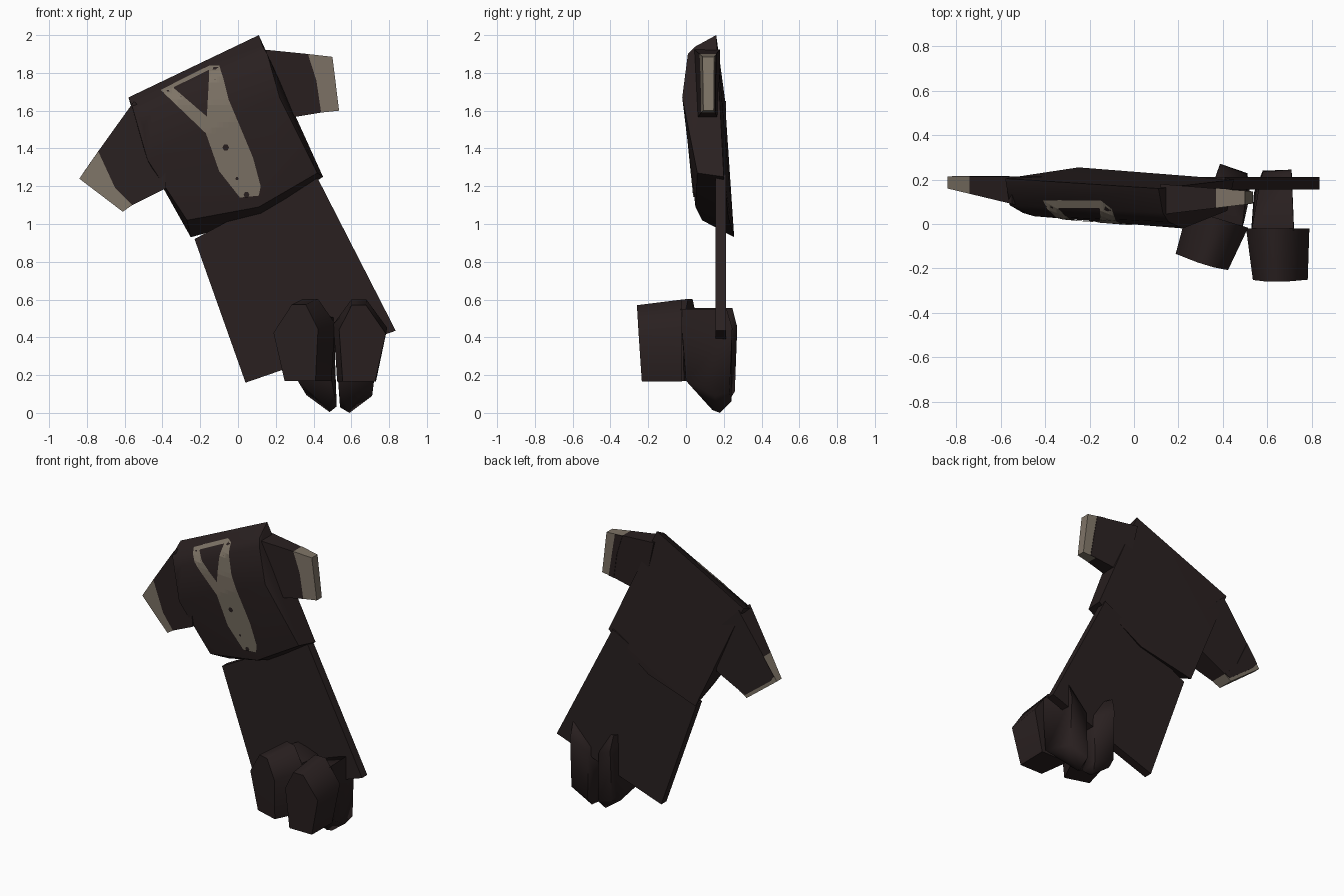
import bpy, bmesh, math
from mathutils import Vector, Matrix
from mathutils.bvhtree import BVHTree

if "Cube" in bpy.data.objects:
    bpy.data.objects.remove(bpy.data.objects["Cube"])


def material(name, col):
    m = bpy.data.materials.new(name)
    m.diffuse_color = (*col, 1)
    m.use_nodes = True
    m.node_tree.nodes["Principled BSDF"].inputs["Base Color"].default_value = m.diffuse_color
    return m


DARK = material("dark cloth", (0.0225, 0.0145, 0.0145))
TRIM = material("beige trim", (0.21, 0.175, 0.135))


def finish(bm, name, mat, smooth=None):
    bmesh.ops.recalc_face_normals(bm, faces=bm.faces[:])
    me = bpy.data.meshes.new(name)
    bm.to_mesh(me)
    bm.free()
    me.materials.append(mat)
    ob = bpy.data.objects.new(name, me)
    bpy.context.collection.objects.link(ob)
    if smooth:
        bpy.ops.object.select_all(action='DESELECT')
        ob.select_set(True)
        bpy.context.view_layer.objects.active = ob
        bpy.ops.object.shade_smooth_by_angle(angle=math.radians(smooth))
    return ob


def hull(points):
    bm = bmesh.new()
    for p in points:
        bm.verts.new(p)
    bmesh.ops.convex_hull(bm, input=bm.verts[:])
    loose = [v for v in bm.verts if not v.link_faces]
    bmesh.ops.delete(bm, geom=loose, context='VERTS')
    return bm


def prism(name, outline, front, back, mat):
    """Extrude an x,z outline in y between two functions of x."""
    bm = bmesh.new()
    a = [bm.verts.new((x, front(x), z)) for x, z in outline]
    b = [bm.verts.new((x, back(x), z)) for x, z in outline]
    bm.faces.new(a)
    bm.faces.new(b[::-1])
    n = len(a)
    for i in range(n):
        j = (i + 1) % n
        bm.faces.new((a[i], b[i], b[j], a[j]))
    return finish(bm, name, mat)


# Torso: flat back panel with a bulged front
torso = hull([
    (-0.58, 0.205, 1.67), (0.11, 0.16, 2.0), (0.45, 0.20, 1.25), (-0.25, 0.255, 0.93),
    (0.13, 0.225, 1.035),
    (-0.56, 0.085, 1.62), (0.13, 0.05, 1.94), (0.155, 0.01, 1.90), (-0.45, 0.035, 1.60),
    (-0.50, 0.05, 1.52), (-0.48, 0.045, 1.34), (-0.27, 0.085, 1.02),
    (0.22, -0.02, 1.67), (0.42, 0.06, 1.27), (0.11, 0.05, 1.09)])
surface = BVHTree.FromBMesh(torso)
finish(torso, "torso", DARK, 45)


def plate(name, outline, mat, lift):
    """Thin patch laid on the front of the torso."""
    bm = bmesh.new()
    f = bm.faces.new([bm.verts.new((x, 0, z)) for x, z in outline])
    bmesh.ops.triangulate(bm, faces=[f])
    for axis, lo in ((0, -0.5), (2, 1.0)):
        normal = Vector((axis == 0, 0, axis == 2))
        for i in range(34):
            bmesh.ops.bisect_plane(bm, geom=bm.verts[:] + bm.edges[:] + bm.faces[:],
                                   plane_co=normal * (lo + i * 0.03), plane_no=normal)
    for v in bm.verts:
        hit = surface.ray_cast(Vector((v.co.x, -2, v.co.z)), Vector((0, 1, 0)))[0]
        if hit:
            v.co.y = hit.y - lift
    bmesh.ops.recalc_face_normals(bm, faces=bm.faces[:])
    ob = finish(bm, name, mat)
    if ob.data.polygons[0].normal.y > 0:
        ob.data.flip_normals()
    return ob


# Collar bands, placket and buttons
plate("collar_and_placket", [
    (-0.41, 1.71), (-0.34, 1.745), (-0.34, 1.72), (-0.12, 1.53), (-0.155, 1.82), (-0.15, 1.84),
    (-0.10, 1.84), (-0.08, 1.78), (-0.05, 1.66), (0.03, 1.47), (0.08, 1.35), (0.12, 1.20),
    (0.11, 1.15), (0.01, 1.14), (-0.10, 1.28), (-0.12, 1.41), (-0.17, 1.48)], TRIM, 0.005)
plate("neck_edge", [(-0.345, 1.722), (-0.15, 1.818), (-0.15, 1.84), (-0.345, 1.744)],
      TRIM, 0.0055)
for i, (x, z, r) in enumerate(((-0.065, 1.405, 0.018), (-0.005, 1.24, 0.009), (0.045, 1.155, 0.016))):
    ring = [(x + r * math.cos(k * math.pi / 3), z + r * math.sin(k * math.pi / 3)) for k in range(6)]
    plate("button_%d" % (i + 1), ring, DARK, 0.008)

# Sleeves with beige cuffs
left_front = lambda x: 0.16 - 0.24 * (x + 0.84)
left_back = lambda x: 0.213
right_front = lambda x: 0.09 - 0.12 * (0.52 - x)
right_back = lambda x: 0.148 + 0.08 * (0.52 - x)
prism("left_sleeve", [(-0.55, 1.65), (-0.74, 1.385), (-0.65, 1.19), (-0.56, 1.10),
                      (-0.38, 1.19), (-0.40, 1.50)], left_front, left_back, DARK)
prism("left_cuff", [(-0.74, 1.385), (-0.84, 1.24), (-0.61, 1.065), (-0.56, 1.10),
                    (-0.65, 1.19)], left_front, left_back, TRIM)
prism("right_sleeve", [(0.12, 1.925), (0.37, 1.90), (0.415, 1.76), (0.44, 1.59),
                       (0.29, 1.565), (0.18, 1.65)], right_front, right_back, DARK)
prism("right_cuff", [(0.37, 1.90), (0.50, 1.885), (0.535, 1.60), (0.44, 1.59),
                     (0.415, 1.76)], right_front, right_back, TRIM)

# Behind, the beige of the cuffs is only a narrow rim
prism("left_cuff_back", [(-0.74, 1.385), (-0.82, 1.27), (-0.785, 1.225), (-0.60, 1.085),
                         (-0.56, 1.10), (-0.65, 1.19)],
      left_back, lambda x: left_back(x) + 0.003, DARK)
prism("right_cuff_back", [(0.37, 1.90), (0.43, 1.893), (0.455, 1.75), (0.48, 1.594),
                          (0.44, 1.59), (0.415, 1.76)],
      right_back, lambda x: right_back(x) + 0.003, DARK)

# Flat folded trousers
prism("trousers", [(-0.23, 0.92), (0.41, 1.265), (0.835, 0.435), (0.04, 0.16)],
      lambda x: 0.155, lambda x: 0.212, DARK)

# Shoes: a blocky front half and a tapering back half, in local coordinates
FRONT = [(-0.11, 0.47), (-0.04, 0.60), (0.04, 0.60), (0.15, 0.45), (0.09, 0.165), (-0.09, 0.165)]


def shoe(side, mirror, turn, origin, depth):
    xf = (Matrix.Translation(origin) @ Matrix.Rotation(math.radians(turn), 4, 'Z')
          @ Matrix.Diagonal((mirror, depth, 1, 1)))
    front = [(x * 0.95, -0.26 + 0.06 * (0.6 - z), z - 0.03 * (z > 0.3)) for x, z in FRONT]
    front += [(x - 0.025 * (x < -0.05), -0.02, z) for x, z in FRONT]
    back = [(-0.11, -0.03, 0.50), (0.08, -0.03, 0.55), (0.08, 0.0, 0.17), (-0.11, 0.0, 0.17),
            (-0.06, 0.14, 0.015), (-0.10, 0.14, 0.03), (-0.05, 0.18, 0.0), (0.07, 0.15, 0.09),
            (0.07, 0.23, 0.11), (-0.06, 0.24, 0.06), (0.07, 0.245, 0.45), (-0.06, 0.235, 0.38),
            (0.07, 0.215, 0.55), (-0.08, 0.15, 0.50)]
    for part, pts in (("front", front), ("back", back)):
        finish(hull([xf @ Vector(p) for p in pts]), "%s_shoe_%s" % (side, part), DARK, 60)


shoe("right", 1, 0, (0.64, 0, 0), 1.0)
shoe("left", -1, -17, (0.39, 0.04, 0.004), 0.9)
